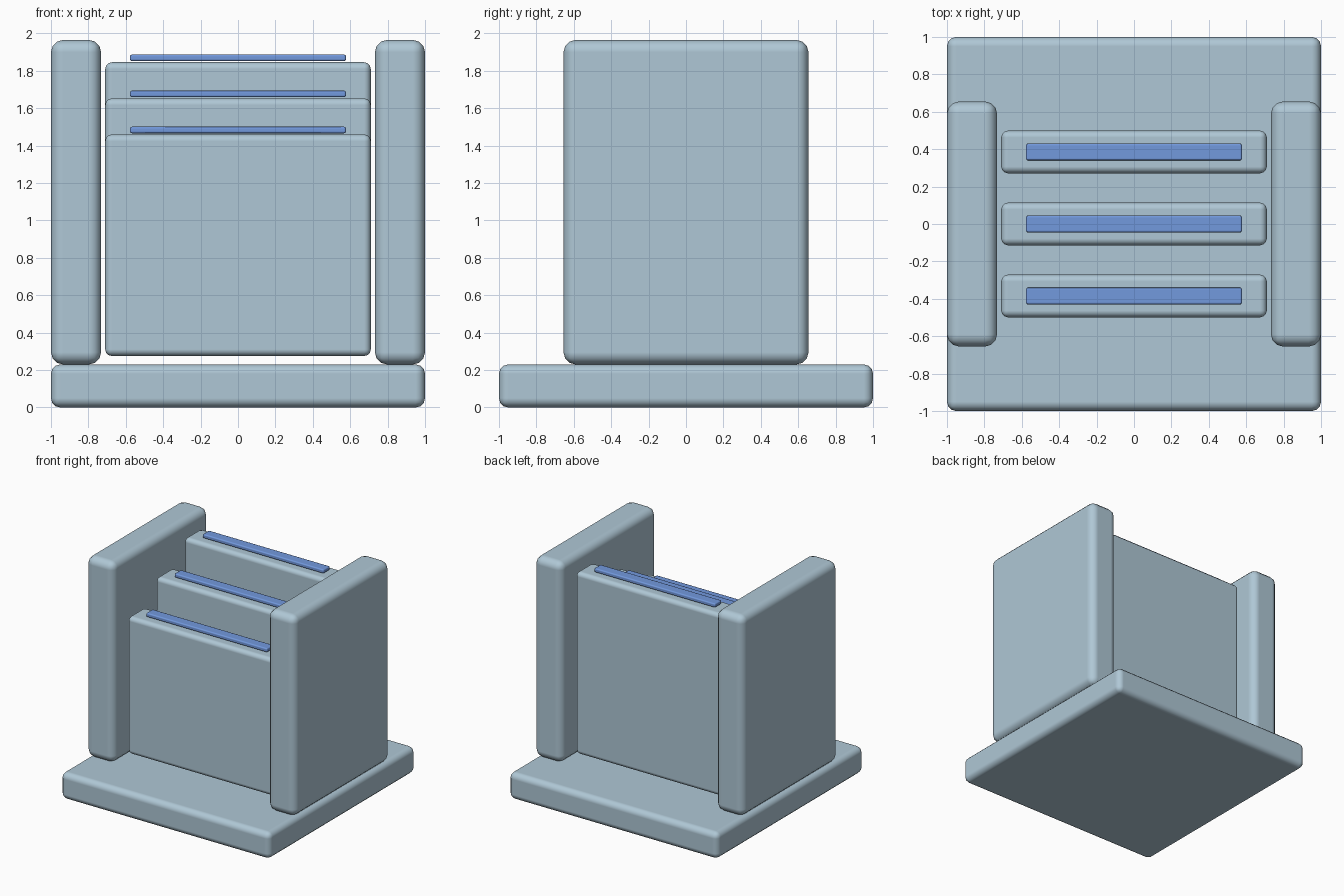
import bpy

if "Cube" in bpy.data.objects:
    bpy.data.objects.remove(bpy.data.objects["Cube"])


def material(name, rgb):
    m = bpy.data.materials.new(name)
    m.diffuse_color = (*rgb, 1.0)
    m.use_nodes = True
    m.node_tree.nodes["Principled BSDF"].inputs["Base Color"].default_value = m.diffuse_color
    return m


body = material("pale blue grey", (0.43, 0.575, 0.67))
accent = material("soft blue", (0.17, 0.32, 0.73))


def rounded_box(name, x, y, z, bevel, mat, segments=3):
    """Box from (min, max) ranges with rounded, smooth edges."""
    ranges = (x, y, z)
    bpy.ops.mesh.primitive_cube_add(size=1, location=[(a + b) / 2 for a, b in ranges])
    ob = bpy.context.object
    ob.name = name
    ob.scale = [b - a for a, b in ranges]
    bpy.ops.object.transform_apply(location=False, rotation=False, scale=True)
    bpy.ops.object.shade_smooth()
    mod = ob.modifiers.new("rounding", 'BEVEL')
    mod.width = bevel
    mod.segments = segments
    mod.limit_method = 'NONE'
    mod.harden_normals = True
    ob.data.materials.append(mat)
    return ob


# base slab
rounded_box("base", (-1, 1), (-1, 1), (0, 0.23), 0.05, body)

# side walls
rounded_box("left_wall", (-1, -0.732), (-0.655, 0.655), (0.23, 1.965), 0.065, body)
rounded_box("right_wall", (0.732, 1), (-0.655, 0.655), (0.23, 1.965), 0.065, body)

# three stepped panels, each with a blue strip floating just above its top
for name, y, top in (("front", -0.385, 1.46), ("middle", 0, 1.653), ("back", 0.385, 1.846)):
    rounded_box(name + "_panel", (-0.71, 0.71), (y - 0.114, y + 0.114),
                (0.275, top), 0.036, body)
    rounded_box(name + "_strip", (-0.578, 0.578), (y - 0.045, y + 0.045),
                (top + 0.006, top + 0.041), 0.011, accent, 2)
